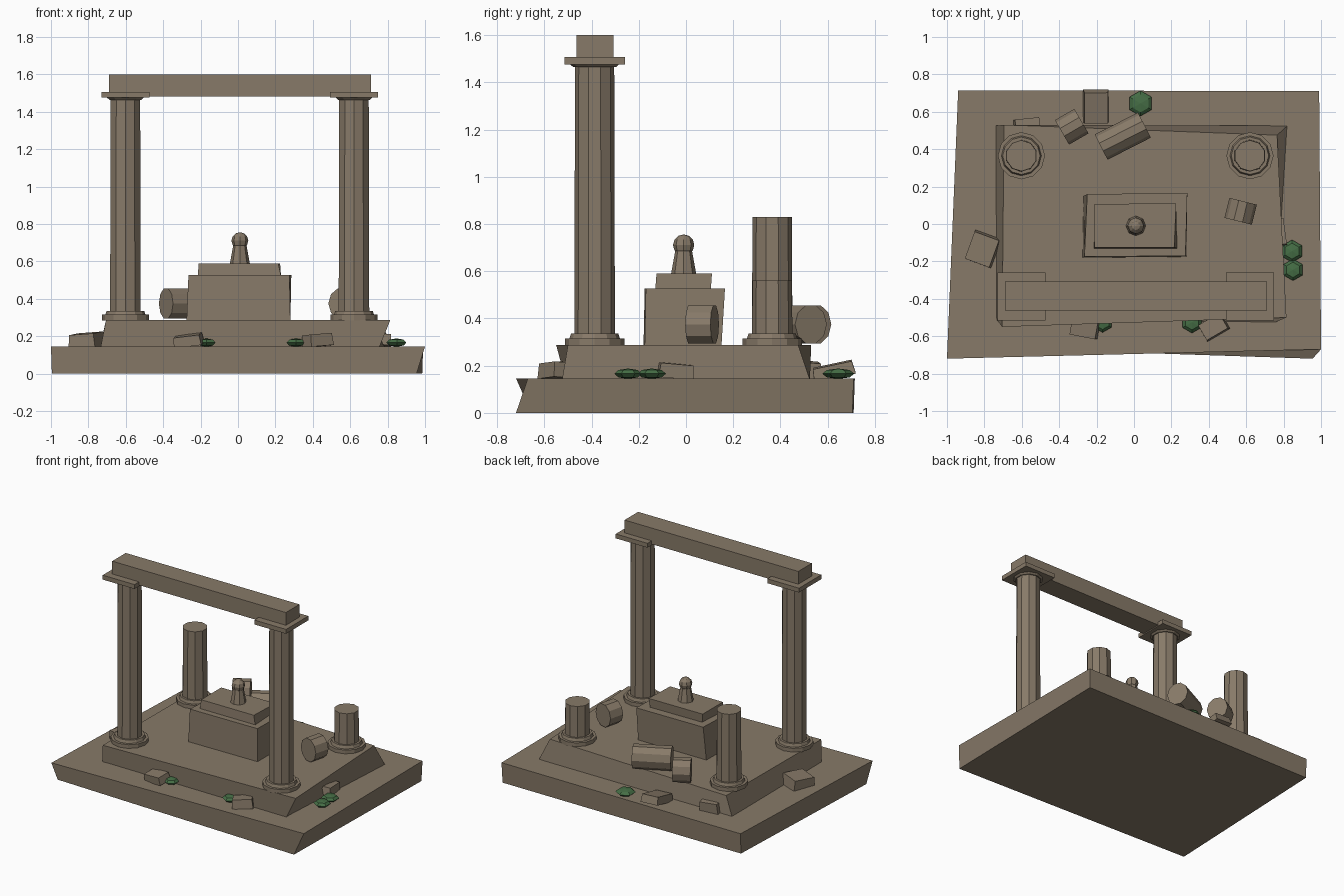
import bpy, bmesh, math
from mathutils import Matrix, Vector

if "Cube" in bpy.data.objects:
    bpy.data.objects.remove(bpy.data.objects["Cube"])


def material(name, rgb):
    m = bpy.data.materials.new(name)
    m.diffuse_color = (*rgb, 1)
    m.use_nodes = True
    m.node_tree.nodes["Principled BSDF"].inputs["Base Color"].default_value = m.diffuse_color
    return m


STONE = material("weathered_stone", (0.245, 0.195, 0.14))
GREEN = material("moss_green", (0.06, 0.155, 0.06))


def finish(name, bm, mat=STONE):
    bmesh.ops.recalc_face_normals(bm, faces=bm.faces[:])
    me = bpy.data.meshes.new(name)
    bm.to_mesh(me)
    bm.free()
    me.materials.append(mat)
    ob = bpy.data.objects.new(name, me)
    bpy.context.collection.objects.link(ob)
    return ob


def block(name, bottom, top, z0, z1):
    """Hewn block between two four-cornered outlines."""
    bm = bmesh.new()
    lo = [bm.verts.new((x, y, z0)) for x, y in bottom]
    hi = [bm.verts.new((x, y, z1)) for x, y in top]
    bm.faces.new(lo)
    bm.faces.new(hi)
    for i in range(4):
        j = (i + 1) % 4
        bm.faces.new((lo[i], lo[j], hi[j], hi[i]))
    return finish(name, bm)


def rect(x0, x1, y0, y1):
    return [(x0, y0), (x1, y0), (x1, y1), (x0, y1)]


def box(name, x0, x1, y0, y1, z0, z1):
    return block(name, rect(x0, x1, y0, y1), rect(x0, x1, y0, y1), z0, z1)


def disc(name, x, y, z0, z1, r0, r1, sides=10):
    bm = bmesh.new()
    bmesh.ops.create_cone(bm, cap_ends=True, segments=sides, radius1=r0, radius2=r1,
                          depth=z1 - z0, matrix=Matrix.Translation((x, y, (z0 + z1) / 2)))
    return finish(name, bm)


# Stepped platform with uneven corners
block("lower_platform",
      [(-0.995, -0.655), (0.955, -0.72), (0.985, 0.705), (-0.94, 0.71)],
      [(-1.0, -0.72), (1.0, -0.67), (0.99, 0.71), (-0.94, 0.715)], 0, 0.146)
block("upper_platform",
      [(-0.735, -0.51), (0.755, -0.525), (0.82, 0.525), (-0.74, 0.525)],
      [(-0.705, -0.55), (0.815, -0.50), (0.765, 0.475), (-0.695, 0.53)], 0.14, 0.288)

# Altar with its slab
block("altar_block",
      [(-0.275, -0.18), (0.28, -0.175), (0.28, 0.15), (-0.27, 0.15)],
      [(-0.265, -0.175), (0.275, -0.17), (0.285, 0.165), (-0.25, 0.16)], 0.28, 0.526)
block("altar_slab",
      [(-0.215, -0.13), (0.23, -0.13), (0.215, 0.105), (-0.2, 0.1)],
      [(-0.21, -0.125), (0.215, -0.125), (0.225, 0.11), (-0.21, 0.107)], 0.522, 0.59)

# Small idol on the slab
disc("idol_body", 0.01, -0.01, 0.585, 0.70, 0.054, 0.033, 8)
bm = bmesh.new()
bmesh.ops.create_uvsphere(bm, u_segments=8, v_segments=6, radius=0.045,
                          matrix=Matrix.Translation((0.01, -0.01, 0.711)))
finish("idol_head", bm)

# Columns: two tall at the front, two broken at the back
for side, x in (("left", -0.602), ("right", 0.62)):
    for row, y in (("front", -0.387), ("back", 0.365)):
        tag = f"{row}_{side}"
        top = 1.475 if row == "front" else (0.83 if side == "left" else 0.56)
        disc(tag + "_column_foot", x, y, 0.285, 0.315, 0.126, 0.126, 12)
        disc(tag + "_column_ring", x, y, 0.312, 0.336, 0.108, 0.1, 12)
        disc(tag + "_column_shaft", x, y, 0.33, top, 0.086, 0.083)
        if row == "front":
            disc(tag + "_capital_ring", x, y, 1.464, 1.48, 0.09, 0.108)
            box(tag + "_capital_plate", x - 0.128, x + 0.128, y - 0.128, y + 0.128, 1.475, 1.507)
box("lintel", -0.69, 0.71, -0.463, -0.307, 1.483, 1.6)


def drum(name, x, y, length, angle):
    """Fallen column drum lying on its side."""
    bm = bmesh.new()
    bmesh.ops.create_cone(bm, cap_ends=True, segments=10, radius1=0.085, radius2=0.085, depth=length)
    lay = (Matrix.Translation((x, y, 0.375)) @ Matrix.Rotation(math.radians(angle), 4, "Z")
           @ Matrix.Diagonal((1, 0.89, 1, 1)) @ Matrix.Rotation(math.pi / 2, 4, "Y"))
    bmesh.ops.transform(bm, matrix=lay, verts=bm.verts[:])
    finish(name, bm)


drum("fallen_drum_long", -0.06, 0.47, 0.26, 27)
drum("fallen_drum_short", -0.333, 0.52, 0.12, 30)
drum("fallen_drum_right", 0.57, 0.068, 0.11, 76)


def rubble(name, x, y, size, angle, tilt):
    """Tilted, slightly tapered chunk resting on the lower step."""
    bm = bmesh.new()
    bmesh.ops.create_cube(bm, size=1)
    for v in bm.verts:
        k = 0.93 if v.co.z > 0 else 1.0
        v.co = Vector((v.co.x * size[0] * k, v.co.y * size[1] * k, v.co.z * size[2]))
    rot = (Matrix.Translation((x, y, 0.178)) @ Matrix.Rotation(math.radians(angle), 4, "Z")
           @ Matrix.Rotation(math.radians(tilt[0]), 4, "X")
           @ Matrix.Rotation(math.radians(tilt[1]), 4, "Y"))
    bmesh.ops.transform(bm, matrix=rot, verts=bm.verts[:])
    finish(name, bm)


rubble("rubble_left", -0.81, -0.135, (0.15, 0.165, 0.075), -20, (4, -4))
rubble("rubble_front_left", -0.265, -0.555, (0.15, 0.10, 0.055), -10, (8, -7))
rubble("rubble_front_right", 0.425, -0.55, (0.14, 0.10, 0.065), 30, (-4, -4))
rubble("rubble_right", 0.765, -0.045, (0.09, 0.15, 0.06), 8, (-5, 3))
rubble("rubble_back", -0.203, 0.625, (0.135, 0.18, 0.055), 0, (12, 3))
rubble("rubble_back_left", -0.57, 0.525, (0.14, 0.08, 0.075), 6, (-4, 4))

# Low moss clumps
for i, (x, y, r) in enumerate([(0.035, 0.645, 0.068), (0.845, -0.145, 0.06), (0.85, -0.245, 0.058),
                               (0.31, -0.525, 0.058), (-0.168, -0.525, 0.055)]):
    bm = bmesh.new()
    bmesh.ops.create_uvsphere(bm, u_segments=6, v_segments=4, radius=1)
    bmesh.ops.transform(bm, verts=bm.verts[:], matrix=Matrix.Translation((x, y, 0.166))
                        @ Matrix.Diagonal((r, r, 0.022, 1)))
    finish(f"moss_clump_{i + 1}", bm, GREEN)
